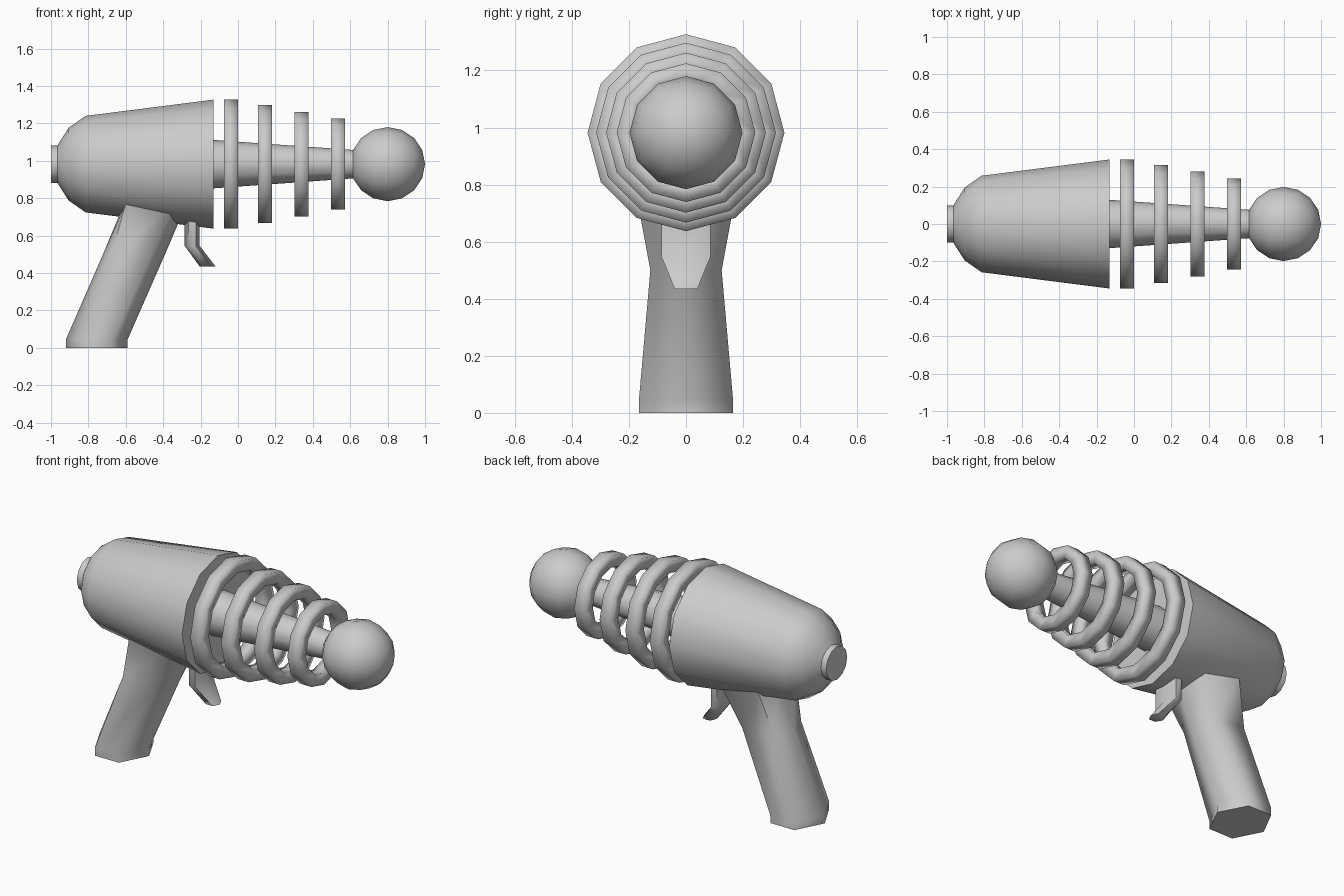
import bpy, bmesh, math

if "Cube" in bpy.data.objects:
    bpy.data.objects.remove(bpy.data.objects["Cube"])

AXIS_Z = 0.982
SIDES = 12

grey = bpy.data.materials.new("plain grey")
grey.diffuse_color = (0.6, 0.6, 0.6, 1)
grey.use_nodes = True
grey.node_tree.nodes["Principled BSDF"].inputs["Base Color"].default_value = grey.diffuse_color


def loft(name, sections, smooth_angle, closed=False):
    """Skin a list of equal-length point loops; cap the ends or join them up."""
    bm = bmesh.new()
    loops = [[bm.verts.new(p) for p in s] for s in sections]
    n = len(loops[0])
    pairs = list(zip(loops, loops[1:]))
    if closed:
        pairs.append((loops[-1], loops[0]))
    else:
        bm.faces.new(loops[0])
        bm.faces.new(loops[-1])
    for a, b in pairs:
        for i in range(n):
            j = (i + 1) % n
            bm.faces.new((a[i], a[j], b[j], b[i]))
    bmesh.ops.remove_doubles(bm, verts=bm.verts, dist=0.0005)
    bmesh.ops.recalc_face_normals(bm, faces=bm.faces)
    mesh = bpy.data.meshes.new(name)
    bm.to_mesh(mesh)
    bm.free()
    ob = bpy.data.objects.new(name, mesh)
    bpy.context.collection.objects.link(ob)
    mesh.materials.append(grey)
    bpy.ops.object.select_all(action='DESELECT')
    ob.select_set(True)
    bpy.context.view_layer.objects.active = ob
    bpy.ops.object.shade_smooth_by_angle(angle=math.radians(smooth_angle))
    return ob


def lathe(name, profile, smooth_angle=40, closed=False):
    """Turn (x, radius) points around the gun's long axis."""
    turns = [2 * math.pi * i / SIDES for i in range(SIDES)]
    return loft(name, [[(x, r * math.cos(t), AXIS_Z + r * math.sin(t)) for t in turns]
                       for x, r in profile], smooth_angle, closed)


def hex_section(z, back, front, half_width, back_in, front_in):
    """Horizontal six-sided section pointed at the front and back."""
    b, f, w = back + back_in, front - front_in, half_width
    return [(back, 0, z), (b, -w, z), (f, -w, z), (front, 0, z), (f, w, z), (b, w, z)]


# Body shell with rear knob
lathe("body", [(-1.0, 0.10), (-0.965, 0.10), (-0.95, 0.125), (-0.905, 0.195),
               (-0.815, 0.258), (-0.13, 0.345)])

# Tapered barrel
lathe("barrel", [(-0.14, 0.13), (0.63, 0.075)])

# Cooling rings, shrinking toward the muzzle
for i, (x, r) in enumerate([(-0.038, 0.345), (0.145, 0.315), (0.34, 0.28), (0.535, 0.243)]):
    h, t = 0.0375, 0.07
    lathe(f"ring_{i + 1}", [(x - h, r), (x + h, r), (x + h, r - t), (x - h, r - t)], 100, True)

# Muzzle ball
ball = [(0.8 - 0.2 * math.cos(math.pi * i / 8), 0.198 * math.sin(math.pi * i / 8))
        for i in range(1, 8)]
lathe("muzzle_ball", ball + [(1.0, 0.0001)])

# Slanted grip, waisted in the middle
loft("grip", [hex_section(0.0, -0.92, -0.59, 0.165, 0.085, 0.085),
              hex_section(0.045, -0.92, -0.59, 0.165, 0.085, 0.085),
              hex_section(0.5, -0.722, -0.39, 0.125, 0.045, 0.07),
              hex_section(0.77, -0.61, -0.275, 0.175, 0.01, 0.06)], 70)

# Trigger, bent forward at the tip
loft("trigger", [hex_section(0.435, -0.205, -0.12, 0.04, 0.02, 0.02),
                 hex_section(0.545, -0.285, -0.205, 0.085, 0.02, 0.02),
                 hex_section(0.70, -0.285, -0.205, 0.085, 0.02, 0.02)], 70)
